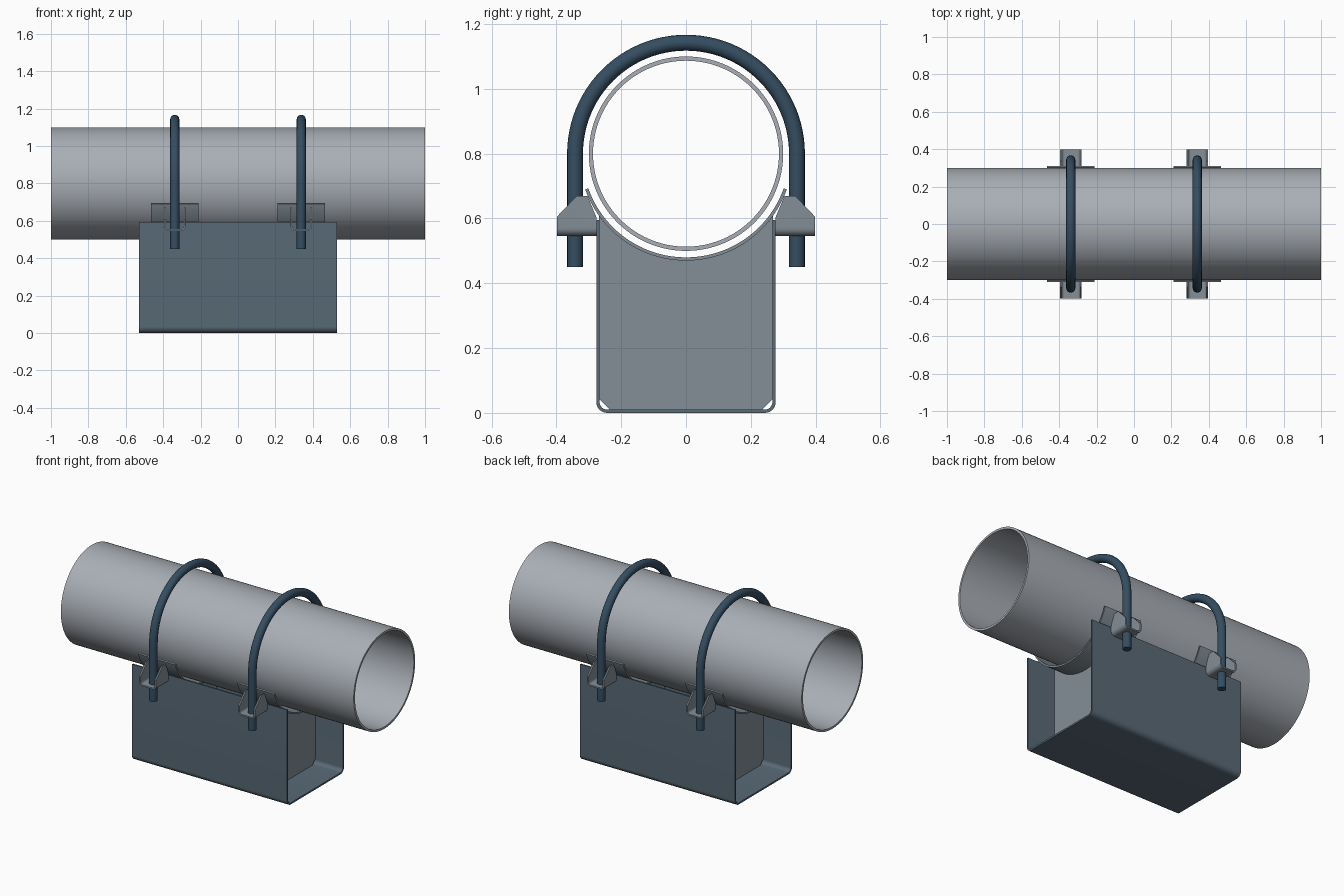
import bpy, bmesh
from math import sin, cos, pi, radians, sqrt
from mathutils import Vector

if "Cube" in bpy.data.objects:
    bpy.data.objects.remove(bpy.data.objects["Cube"])

PIPE_Z = 0.8
BOLT_X = 0.338


def material(name, rgb):
    m = bpy.data.materials.new(name)
    m.diffuse_color = (*rgb, 1)
    m.use_nodes = True
    m.node_tree.nodes["Principled BSDF"].inputs["Base Color"].default_value = m.diffuse_color
    return m


STEEL = material("blue_steel", (0.10, 0.145, 0.185))
ROD = material("dark_steel", (0.035, 0.075, 0.12))
PLATE = material("plate_steel", (0.23, 0.275, 0.31))
PIPE = material("pipe_steel", (0.40, 0.43, 0.47))


def smooth(ob, mat):
    ob.data.materials.append(mat)
    bpy.ops.object.select_all(action='DESELECT')
    ob.select_set(True)
    bpy.context.view_layer.objects.active = ob
    bpy.ops.object.shade_smooth_by_angle(angle=radians(30))


def finish(name, bm, mat):
    bmesh.ops.recalc_face_normals(bm, faces=bm.faces)
    me = bpy.data.meshes.new(name)
    bm.to_mesh(me)
    bm.free()
    ob = bpy.data.objects.new(name, me)
    bpy.context.collection.objects.link(ob)
    smooth(ob, mat)


def along_x(p, t):
    return (t, p[0], p[1])


def along_y(p, t):
    return (p[0], t, p[1])


def sheet(outer, inner, lo, hi, place=along_x, closed=False):
    """Extrude the band between two matching paths."""
    bm = bmesh.new()
    rings = [[bm.verts.new(place(p, t)) for p in (o, i) for t in (lo, hi)]
             for o, i in zip(outer, inner)]
    pairs = list(zip(rings, rings[1:] + rings[:1]))
    for a, b in (pairs if closed else pairs[:-1]):
        for j, k in ((0, 1), (1, 3), (3, 2), (2, 0)):
            bm.faces.new((a[j], a[k], b[k], b[j]))
    if not closed:
        for r in (rings[0], rings[-1]):
            bm.faces.new((r[0], r[1], r[3], r[2]))
    return bm


def arc(r, a0, a1, n, cy=0.0, cz=PIPE_Z):
    return [(cy + r * cos(radians(a0 + (a1 - a0) * i / n)),
             cz + r * sin(radians(a0 + (a1 - a0) * i / n))) for i in range(n + 1)]


def u_path(half, top, bottom, r):
    return ([(half, top)]
            + arc(r, 0, -90, 8, half - r, bottom + r)
            + arc(r, -90, -180, 8, r - half, bottom + r)
            + [(-half, top)])


# Pipe
finish("pipe", sheet(arc(0.30, 0, 360, 96)[:-1], arc(0.287, 0, 360, 96)[:-1],
                     -1, 1, closed=True), PIPE)

# Folded base channel
finish("base_channel", sheet(u_path(0.277, 0.595, 0, 0.034),
                             u_path(0.267, 0.595, 0.01, 0.024), -0.53, 0.53), STEEL)

for side, x in (("left", -BOLT_X), ("right", BOLT_X)):
    # Curved saddle under the pipe
    finish(f"{side}_saddle", sheet(arc(0.33, 199.5, 340.5, 48), arc(0.32, 199.5, 340.5, 48),
                                   x - 0.127, x + 0.127), PLATE)

    # Upright web plate inside the channel, with clipped lower corners
    bm = bmesh.new()
    a = 35.7
    outline = arc(0.33, 180 + a, 360 - a, 36) + [(0.267, 0.042), (0.235, 0.01),
                                                 (-0.235, 0.01), (-0.267, 0.042)]
    face = bm.faces.new([bm.verts.new((x - 0.006, y, z)) for y, z in outline])
    ext = bmesh.ops.extrude_face_region(bm, geom=[face], use_keep_orig=True)
    bmesh.ops.translate(bm, vec=(0.012, 0, 0),
                        verts=[v for v in ext["geom"] if isinstance(v, bmesh.types.BMVert)])
    finish(f"{side}_web", bm, PLATE)

    # U-bolt rod
    cu = bpy.data.curves.new(f"{side}_u_bolt", 'CURVE')
    cu.dimensions = '3D'
    cu.bevel_depth = 0.0245
    cu.bevel_resolution = 6
    cu.use_fill_caps = True
    pts = [(0.3425, 0.45)] + arc(0.3425, 0, 180, 48) + [(-0.3425, 0.45)]
    sp = cu.splines.new('POLY')
    sp.points.add(len(pts) - 1)
    for p, (y, z) in zip(sp.points, pts):
        p.co = (x, y, z, 1)
    ob = bpy.data.objects.new(cu.name, cu)
    bpy.context.collection.objects.link(ob)
    bpy.ops.object.select_all(action='DESELECT')
    ob.select_set(True)
    bpy.context.view_layer.objects.active = ob
    bpy.ops.object.convert(target='MESH')
    smooth(bpy.context.view_layer.objects.active, ROD)

    # Folded bolt brackets, ears trimmed to a slope outside and to the saddle inside
    for end, s in (("front", -1), ("back", 1)):
        bm = sheet(u_path(0.057, 0.67, 0.546, 0.024), u_path(0.048, 0.67, 0.555, 0.015),
                   s * 0.277, s * 0.398, along_y)
        for co, no in (((0, s * 0.398, 0.606), (0, s * 0.064, 0.061)),
                       ((0, s * 0.277, 0.605), (0, -s * 0.065, 0.027))):
            geom = bm.verts[:] + bm.edges[:] + bm.faces[:]
            bmesh.ops.bisect_plane(bm, geom=geom, plane_co=co,
                                   plane_no=Vector(no).normalized(), clear_outer=True)
            bmesh.ops.holes_fill(bm, edges=[e for e in bm.edges if e.is_boundary], sides=0)
        bmesh.ops.translate(bm, vec=(x, 0, 0), verts=bm.verts)
        finish(f"{side}_{end}_bracket", bm, PLATE)
